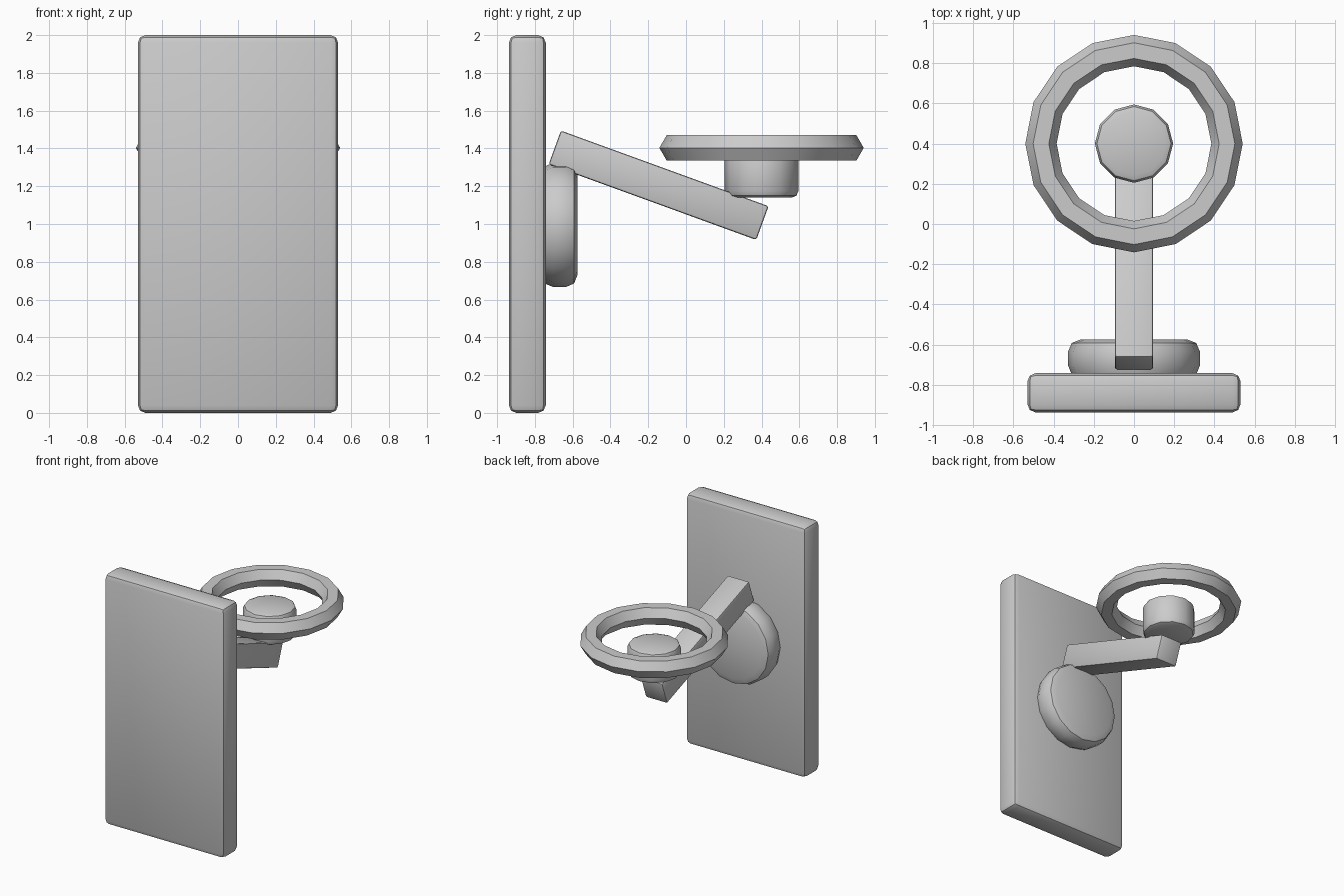
import bpy
from math import radians

cube = bpy.data.objects.get("Cube")
if cube:
    bpy.data.objects.remove(cube, do_unlink=True)

# Single grey material
grey = bpy.data.materials.new("light_grey")
grey.use_nodes = True
colour = (0.6, 0.6, 0.6, 1)
grey.diffuse_color = colour
grey.node_tree.nodes["Principled BSDF"].inputs["Base Color"].default_value = colour


def finish(name, bevel=0):
    """Name, colour, round and smooth the part just added."""
    part = bpy.context.object
    part.name = name
    part.data.materials.append(grey)
    if bevel:
        bpy.ops.object.transform_apply(location=False, rotation=False, scale=True)
        mod = part.modifiers.new("rounded_edges", "BEVEL")
        mod.width = bevel
        mod.segments = 2
        mod.limit_method = "ANGLE"
        mod.angle_limit = radians(40)
        bpy.ops.object.modifier_apply(modifier=mod.name)
    bpy.ops.object.shade_smooth_by_angle(angle=radians(31))


def box(name, location, size, bevel, tilt=0):
    bpy.ops.mesh.primitive_cube_add(size=1, location=location,
                                    rotation=(radians(tilt), 0, 0))
    bpy.context.object.scale = size
    finish(name, bevel)


def disc(name, location, radius, depth, sides, bevel, tilt=0):
    bpy.ops.mesh.primitive_cylinder_add(vertices=sides, radius=radius, depth=depth,
                                        location=location,
                                        rotation=(radians(tilt), 0, 0))
    finish(name, bevel)


# Upright panel with the round mount behind it
box("panel", (0, -0.84, 1), (1.06, 0.195, 2), 0.04)
disc("mount_disc", (0, -0.67, 0.995), 0.328, 0.19, 16, 0.06, tilt=90)

# Sloping arm
box("arm", (0, -0.145, 1.205), (0.19, 1.17, 0.19), 0.012, tilt=-20)

# Knob at the arm's end, ringed by a hoop
disc("knob", (0, 0.4, 1.262), 0.195, 0.245, 12, 0.035)
bpy.ops.mesh.primitive_torus_add(location=(0, 0.4, 1.403), major_segments=16,
                                 minor_segments=6, major_radius=0.463,
                                 minor_radius=0.078)
finish("hoop")
